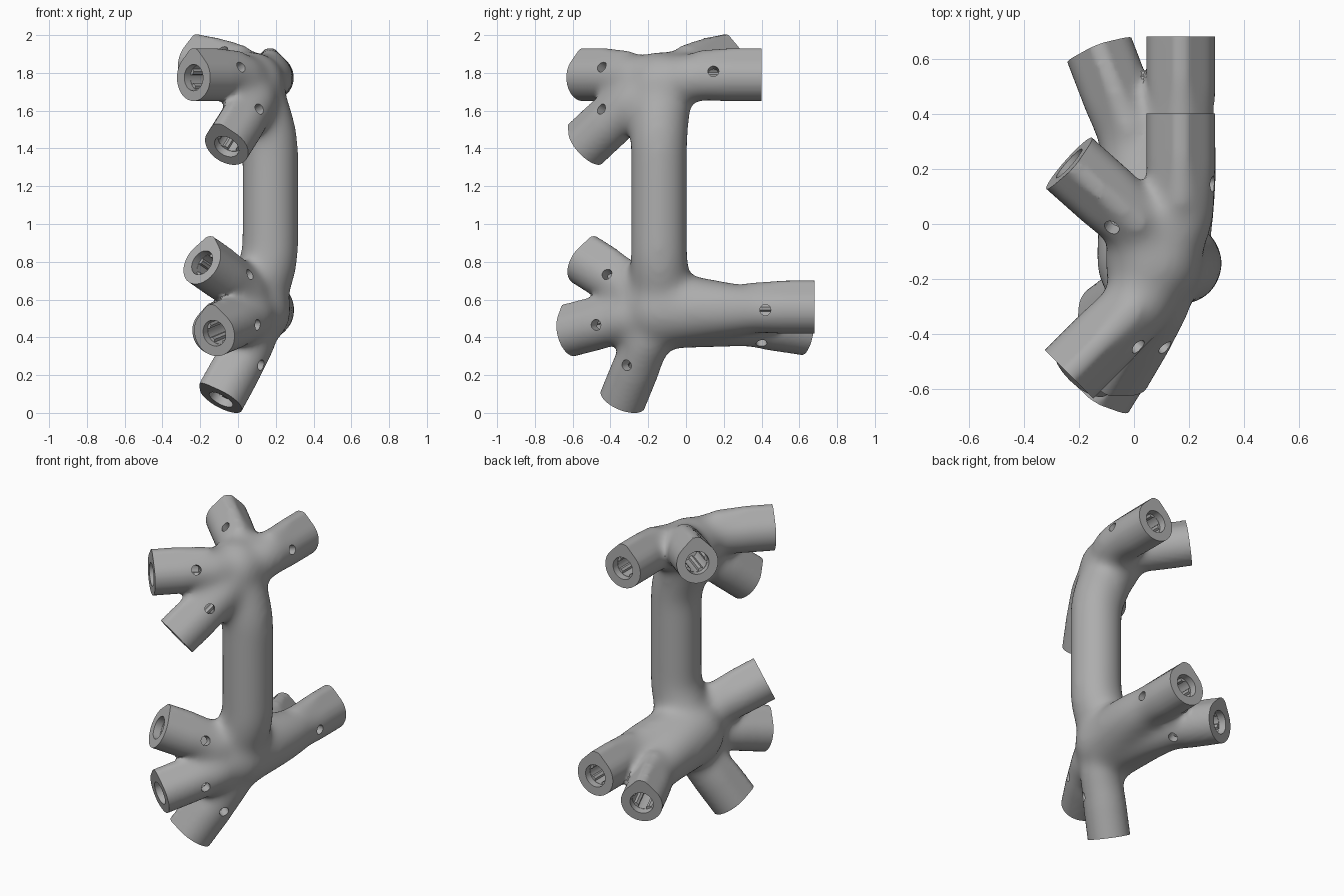
import bpy, bmesh, math
from mathutils import Vector, Matrix

if "Cube" in bpy.data.objects:
    bpy.data.objects.remove(bpy.data.objects["Cube"])

R = 0.125            # arm radius
PEAK = 0.155         # height of the ridge above the arm axis
COLUMN_R = 0.151
Z_UP = Vector((0, 0, 1))
Y_UP = Vector((0, 1, 0))

grey = bpy.data.materials.new("plain_grey")
grey.use_nodes = True
grey.diffuse_color = (0.42, 0.42, 0.42, 1)
grey.node_tree.nodes["Principled BSDF"].inputs["Base Color"].default_value = grey.diffuse_color

# Joint centres: where the arm axes meet, and where the blended body sits
UPPER = Vector((0.17, -0.14, 1.775)), Vector((0.07, -0.135, 1.735))
LOWER = Vector((0.17, -0.14, 0.545)), Vector((0.07, -0.13, 0.545))

# Each arm: joint, centre of its open end, position of its screw hole, root radius
ARMS = [(joint, Vector(end), Vector(screw), root_r) for joint, end, screw, root_r in [
    (UPPER, (-0.235, -0.545, 1.775), (0.02, -0.45, 1.835), 0.15),
    (UPPER, (-0.235, 0.22, 1.85), (-0.085, -0.02, 1.93), 0.15),
    (UPPER, (0.17, 0.4, 1.775), (0.29, 0.145, 1.81), 0.15),
    (UPPER, (-0.06, -0.53, 1.41), (0.115, -0.45, 1.61), 0.15),
    (LOWER, (-0.19, -0.535, 0.795), (0.065, -0.42, 0.735), 0.16),
    (LOWER, (-0.125, -0.617, 0.422), (0.11, -0.48, 0.465), 0.16),
    (LOWER, (-0.09, -0.335, 0.07), (0.13, -0.32, 0.25), 0.16),
    (LOWER, (0.17, 0.68, 0.545), (0.29, 0.42, 0.545), 0.21),
    (LOWER, (-0.125, 0.63, 0.43), (0.04, 0.4, 0.365), 0.21),
]]


def frame(origin, axis, up=Z_UP):
    """Matrix whose z runs along axis and whose y leans to up."""
    z = axis.normalized()
    y = (up - z * up.dot(z)).normalized()
    return Matrix.Translation(origin) @ Matrix((y.cross(z), y, z)).transposed().to_4x4()


def skin(bm, rings):
    """Closed tube through rings of points."""
    rings = [[bm.verts.new(p) for p in ring] for ring in rings]
    n = len(rings[0])
    for a, b in zip(rings, rings[1:]):
        for i in range(n):
            j = (i + 1) % n
            bm.faces.new((a[i], a[j], b[j], b[i]))
    bm.faces.new(rings[0][::-1])
    bm.faces.new(rings[-1])


def prism(bm, profile, z0, z1, matrix):
    skin(bm, [[matrix @ Vector((x, y, z)) for x, y in profile] for z in (z0, z1)])


def circle(r, n=32):
    return [(r * math.cos(2 * math.pi * i / n), r * math.sin(2 * math.pi * i / n)) for i in range(n)]


def teardrop(scale=1.0, n=36):
    """Circle with a 45 degree roof, cut off just under its tip."""
    pts = []
    for i in range(n + 1):
        a = math.radians(135 + 270 * i / n)
        pts.append((R * math.cos(a), R * math.sin(a)))
    half = R * math.sqrt(2) - PEAK
    pts += [(half, PEAK), (-half, PEAK)]
    return [(x * scale, y * scale) for x, y in pts]


def ribbed(r, rib, count=5, n=60):
    """Round bore with inward ribs."""
    pts = []
    for i in range(n):
        a = 2 * math.pi * i / n
        q = r - rib if i % (n // count) < 4 else r
        pts.append((q * math.cos(a), q * math.sin(a)))
    return pts


def ball(bm, centre, radius):
    bmesh.ops.create_uvsphere(bm, u_segments=32, v_segments=20, radius=radius,
                              matrix=Matrix.Translation(centre))


def tube(bm, a, b, c, d, r0, r1, up, count=10):
    """Tapered round tube with ball ends along a smooth curve."""
    rings = []
    for i in range(count + 1):
        t = i / count
        s = 1 - t
        p = a * s**3 + b * 3 * s * s * t + c * 3 * s * t * t + d * t**3
        tangent = (b - a) * s * s + (c - b) * 2 * s * t + (d - c) * t * t
        m = frame(p, tangent, up)
        rings.append([m @ Vector((x, y, 0)) for x, y in circle(r0 * s + r1 * t)])
    skin(bm, rings)
    ball(bm, a, r0)
    ball(bm, d, r1)


def make(name, bm):
    mesh = bpy.data.meshes.new(name)
    bmesh.ops.recalc_face_normals(bm, faces=bm.faces[:])
    bm.to_mesh(mesh)
    bm.free()
    mesh.materials.append(grey)
    ob = bpy.data.objects.new(name, mesh)
    bpy.context.collection.objects.link(ob)
    return ob


def bake(ob):
    """Turn the modifiers of an object into plain geometry."""
    graph = bpy.context.evaluated_depsgraph_get()
    mesh = bpy.data.meshes.new_from_object(ob.evaluated_get(graph))
    ob.modifiers.clear()
    ob.data = mesh


core = bmesh.new()
trims, mouths, bores, screws = cuts = [bmesh.new() for _ in range(4)]

# Column: straight middle, bowing into both joints
low, high = Vector((0.17, -0.143, 0.88)), Vector((0.17, -0.143, 1.38))
tube(core, low, low.lerp(high, 0.33), low.lerp(high, 0.67), high, COLUMN_R, COLUMN_R, Y_UP)
for (_, body), tip, sign, hub_r in ((LOWER, low, -1, 0.19), (UPPER, high, 1, 0.18)):
    tube(core, tip, tip + Z_UP * 0.12 * sign, body.lerp(tip, 0.35), body, COLUMN_R, 0.165, Y_UP)
    ball(core, body, hub_r)

# Web between the two long rear arms
web_start, web_end = LOWER[1], Vector((0.035, 0.44, 0.49))
tube(core, web_start, web_start.lerp(web_end, 0.33), web_start.lerp(web_end, 0.67), web_end,
     0.18, 0.085, Z_UP)

# Arms: blended root, roofed outer part, end trim, socket and screw hole
for (axis_start, body), end, screw, root_r in ARMS:
    d = (end - axis_start).normalized()
    m = frame(end, d)
    root = end - d * 0.32
    reach = (root - body).length / 3
    tube(core, body, body.lerp(root, 0.35), root - d * reach, root, root_r, R, Z_UP)
    prism(core, teardrop(), -0.35, 0.03, m)
    prism(trims, teardrop(1.1), 0, 0.06, m)
    prism(mouths, circle(0.07), -0.045, 0.02, m)
    prism(bores, ribbed(0.068, 0.014), -0.29, 0.01, m)
    foot = end + d * (screw - end).dot(d)
    prism(screws, circle(0.029, 20), 0, 0.19, frame(foot, screw - foot))

# Fuse the core into one skin
connector = make("branching_connector", core)
fuse = connector.modifiers.new("fuse", "REMESH")
fuse.mode = "VOXEL"
fuse.voxel_size = 0.016
bake(connector)

# Soften only the joints, leaving the arm ends true
group = connector.vertex_groups.new(name="joints")
for v in connector.data.vertices:
    near = min((v.co - end).length for _, end, _, _ in ARMS)
    t = min(max((near - 0.2) / 0.16, 0), 1)
    group.add([v.index], 0.01 + 0.99 * t * t * (3 - 2 * t), "REPLACE")
soften = connector.modifiers.new("soften", "SMOOTH")
soften.factor = 0.6
soften.iterations = 50
soften.vertex_group = "joints"
bake(connector)

# Trim the arm ends flat, then cut the sockets and screw holes
check = bmesh.new()
check.from_mesh(connector.data)
solver = "MANIFOLD" if all(e.is_manifold for e in check.edges) else "FLOAT"
check.free()
for name, bm in zip(("end_trims", "socket_mouths", "socket_bores", "screw_holes"), cuts):
    cutter = make(name, bm)
    cutter.hide_render = True
    cut = connector.modifiers.new(name, "BOOLEAN")
    cut.operation = "DIFFERENCE"
    cut.solver = solver
    cut.object = cutter
    bake(connector)
    bpy.data.objects.remove(cutter)

connector.data.materials.clear()
connector.data.materials.append(grey)
bpy.context.view_layer.objects.active = connector
connector.select_set(True)
bpy.ops.object.shade_smooth_by_angle(angle=math.radians(35))
